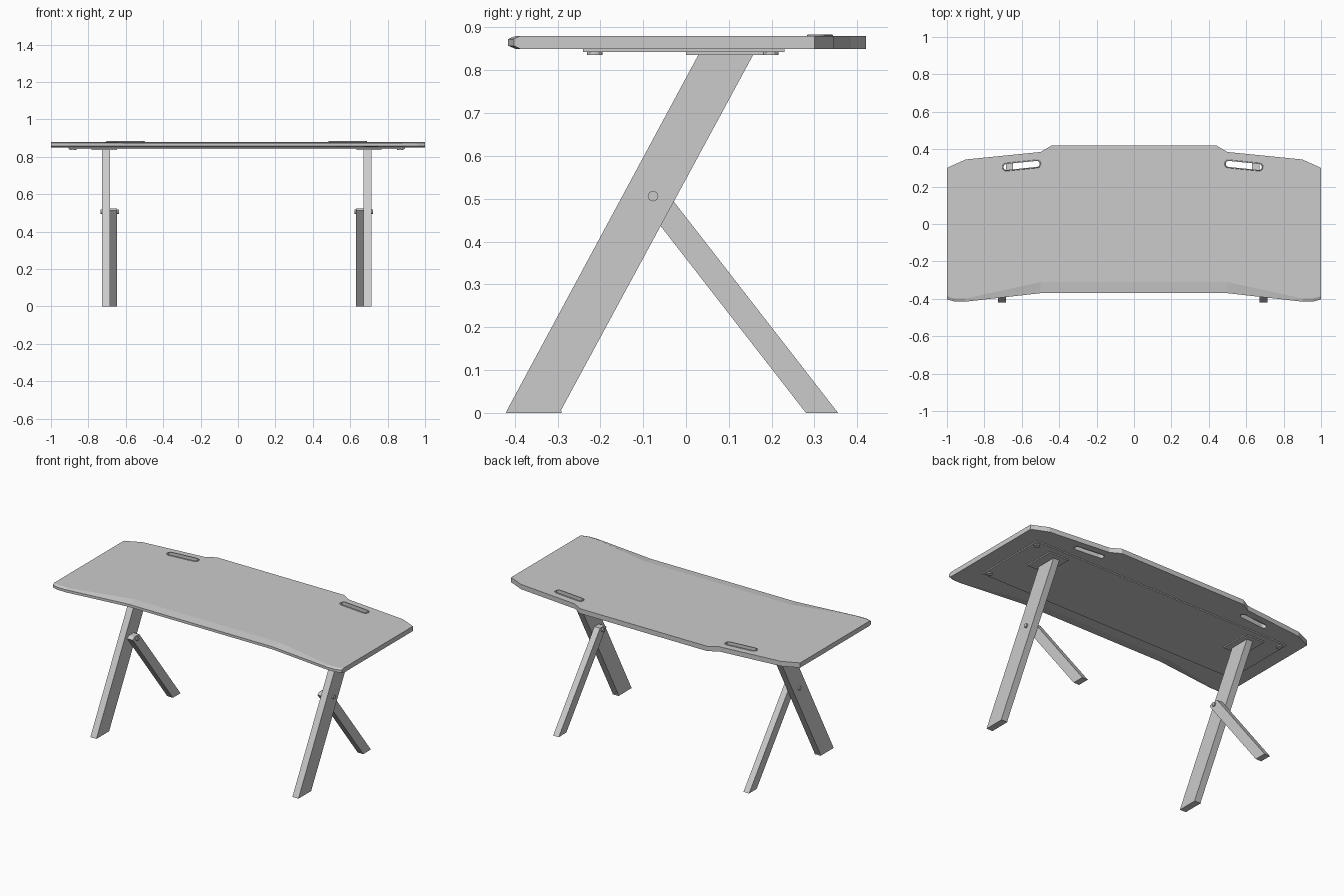
import bpy, bmesh, math
from mathutils import Matrix

if "Cube" in bpy.data.objects:
    bpy.data.objects.remove(bpy.data.objects["Cube"])

CX = -0.007   # the underframe and slots are mirrored about this x


def finish(name, bm):
    bmesh.ops.recalc_face_normals(bm, faces=bm.faces)
    me = bpy.data.meshes.new(name)
    bm.to_mesh(me)
    bm.free()
    ob = bpy.data.objects.new(name, me)
    bpy.context.collection.objects.link(ob)
    return ob


def loft(name, rings, closed=False):
    bm = bmesh.new()
    vs = [[bm.verts.new(p) for p in r] for r in rings]
    n = len(vs[0])
    pairs = list(zip(vs, vs[1:])) + ([(vs[-1], vs[0])] if closed else [])
    for a, b in pairs:
        for i in range(n):
            j = (i + 1) % n
            bm.faces.new((a[i], a[j], b[j], b[i]))
    if not closed:
        bm.faces.new(vs[0])
        bm.faces.new(vs[-1])
    return finish(name, bm)


def side_prism(name, profile, side, x0, x1):
    return loft(name, [[(CX + side * x, y, z) for y, z in profile] for x in (x0, x1)])


def box(name, x0, x1, y0, y1, z0, z1):
    return loft(name, [[(x0, y0, z), (x1, y0, z), (x1, y1, z), (x0, y1, z)] for z in (z0, z1)])


def stadium(side, half_len, r, z, seg=6):
    # rounded slot outline, turned to follow the angled back edge
    pts = []
    a = -0.1
    for sgn, start in ((1, -math.pi / 2), (-1, math.pi / 2)):
        for i in range(seg + 1):
            t = start + math.pi * i / seg
            u = sgn * (half_len - r) + r * math.cos(t)
            v = r * math.sin(t)
            x = 0.594 + u * math.cos(a) - v * math.sin(a)
            y = 0.313 + u * math.sin(a) + v * math.cos(a)
            pts.append((CX + side * x, y, z))
    return pts


# Tabletop: lofted along x; each station is x, back y, front y, start of front slope
half = [(0.44, 0.42, -0.37, -0.31), (0.50, 0.385, -0.37, -0.31),
        (0.90, 0.345, -0.415, -0.398), (0.96, 0.318, -0.415, -0.398),
        (1.0, 0.30, -0.402, -0.387)]
stations = [(-x, b, f, s) for x, b, f, s in reversed(half)] + half
top = loft("tabletop", [[(x, b, 0.85), (x, b, 0.88), (x, s, 0.88),
                         (x, f, 0.873), (x, f, 0.857), (x, s, 0.85)]
                        for x, b, f, s in stations])

# Cable slots with raised rims
for side in (-1, 1):
    cutter = loft("slot_cutter", [stadium(side, 0.099, 0.018, z) for z in (0.8, 0.95)])
    cutter.hide_render = True
    mod = top.modifiers.new("slot", 'BOOLEAN')
    mod.operation = 'DIFFERENCE'
    mod.solver = 'EXACT'
    mod.object = cutter
    bpy.context.view_layer.objects.active = top
    bpy.ops.object.modifier_apply(modifier=mod.name)
    bpy.data.objects.remove(cutter)
    loft("slot_rim", [stadium(side, 0.104, 0.022, 0.849),
                      stadium(side, 0.104, 0.022, 0.882),
                      stadium(side, 0.102, 0.020, 0.884),
                      stadium(side, 0.097, 0.016, 0.884),
                      stadium(side, 0.097, 0.016, 0.849)], closed=True)

# Plate under the top
box("under_plate", CX - 0.90, CX + 0.90, -0.24, 0.23, 0.843, 0.8505)

# Front leg and rear brace profiles in (y, z)
leg = [(-0.418, 0.006), (-0.292, 0.006), (0.158, 0.838), (0.030, 0.838)]
foot = [(-0.420, 0.0), (-0.291, 0.0), (-0.291, 0.006), (-0.418, 0.006)]
brace = [(0.280, 0.0), (0.355, 0.0), (-0.053, 0.525), (-0.098, 0.525), (-0.118, 0.512)]

for side in (-1, 1):
    side_prism("front_leg", leg, side, 0.678, 0.720)
    side_prism("leg_foot", foot, side, 0.678, 0.720)
    side_prism("rear_brace", brace, side, 0.639, 0.678)
    xa, xb = sorted((CX + side * 0.64, CX + side * 0.775))
    box("leg_mount", xa, xb, 0.0, 0.19, 0.836, 0.8435)
    # Pivot bolt through leg and brace
    bolt = [(-0.077 + 0.0125 * math.cos(i * math.pi / 4), 0.506 + 0.0125 * math.sin(i * math.pi / 4))
            for i in range(8)]
    side_prism("pivot_bolt", bolt, side, 0.630, 0.729)
    # Round pads at the plate corners
    for y in (-0.213, 0.198):
        bm = bmesh.new()
        bmesh.ops.create_cone(bm, cap_ends=True, segments=12, radius1=0.018, radius2=0.018, depth=0.008,
                              matrix=Matrix.Translation((CX + side * 0.875, y, 0.840)))
        finish("corner_pad", bm)
